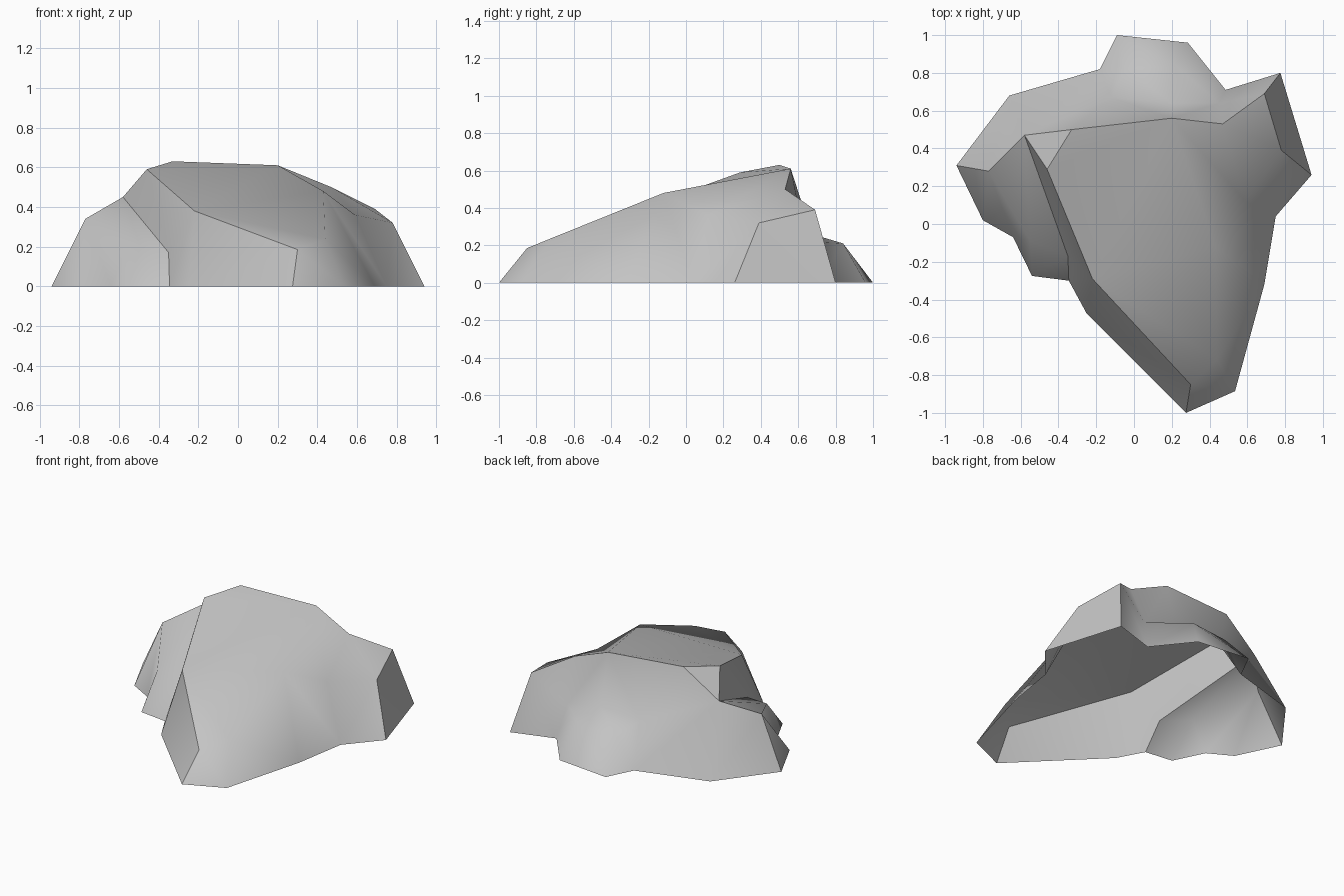
import bpy
from mathutils import Vector
from mathutils.geometry import delaunay_2d_cdt

old = bpy.data.objects.get("Cube")
if old:
    bpy.data.objects.remove(old, do_unlink=True)

# Ground outline of the boulder, counter-clockwise from the front tip
outline = {
    "front_tip": (0.275, -1.0), "front_corner": (0.535, -0.885),
    "right_front": (0.69, -0.32), "right_notch": (0.75, 0.04),
    "panel_front": (0.94, 0.26), "panel_back": (0.775, 0.80),
    "back_notch": (0.485, 0.71), "bulge_right": (0.285, 0.96),
    "bulge_left": (-0.09, 1.0), "back_inner": (-0.18, 0.82),
    "back_left": (-0.66, 0.68), "left_tip": (-0.94, 0.31),
    "left_dent": (-0.80, 0.02), "left_inner": (-0.64, -0.07),
    "left_front": (-0.54, -0.275), "wall_back": (-0.345, -0.30),
    "wall_front": (-0.25, -0.475),
}

# Raised corners of the facets
corners = {
    "brow": (0.30, -0.85, 0.185), "slope": (-0.22, -0.29, 0.38),
    "peak_left": (-0.46, 0.29, 0.59), "peak": (-0.33, 0.50, 0.63),
    "peak_right": (0.20, 0.56, 0.61), "saddle": (0.47, 0.53, 0.50),
    "panel_top": (0.69, 0.69, 0.39), "panel_rim": (0.78, 0.39, 0.32),
    "shoulder": (0.43, -0.12, 0.48), "low_shoulder": (0.44, -0.72, 0.238),
    "right_shoulder": (0.59, 0.12, 0.36),
    "left_peak": (-0.58, 0.47, 0.45), "left_knob": (-0.77, 0.28, 0.34),
    "left_bulge": (-0.55, -0.09, 0.21), "wall_foot": (-0.35, -0.17, 0.17),
    "bulge_top": (0.22, 0.84, 0.21), "bulge_side": (-0.05, 0.82, 0.20),
    "valley_right": (0.45, 0.64, 0.22), "valley": (0.20, 0.64, 0.27),
    "valley_left": (-0.12, 0.67, 0.27),
}

# Hard ridges between the facets
ridges = [
    "front_tip brow slope peak_left left_peak wall_foot wall_back",
    "peak_left peak",
    "left_tip left_knob left_peak peak peak_right saddle panel_top",
    "panel_front panel_rim panel_top panel_back",
]
# Soft folds that only steer the surface
folds = [
    "brow low_shoulder shoulder right_shoulder panel_rim",
    "slope shoulder peak_right",
    "low_shoulder front_corner",
    "right_front shoulder",
    "right_shoulder right_notch",
    "right_shoulder saddle panel_rim",
    "left_peak back_left",
    "left_dent left_knob left_bulge left_peak",
    "left_inner left_bulge wall_foot left_front left_bulge",
    "peak valley_left back_inner bulge_side bulge_left",
    "valley_left valley valley_right back_notch",
    "valley_right bulge_top bulge_side valley_left",
    "peak_right valley bulge_top bulge_right",
    "left_peak valley_left",
    "saddle valley_right panel_top",
]


def pairs(paths):
    """Split named paths into single edges."""
    for path in paths:
        names = path.split()
        yield from zip(names, names[1:])


def make_material(name, color):
    mat = bpy.data.materials.new(name)
    mat.use_nodes = True
    mat.diffuse_color = color
    bsdf = next(n for n in mat.node_tree.nodes if n.type == "BSDF_PRINCIPLED")
    bsdf.inputs["Base Color"].default_value = color
    bsdf.inputs["Roughness"].default_value = 0.9
    return mat


def build_boulder():
    points = {n: (x, y, 0) for n, (x, y) in outline.items()}
    points.update(corners)
    index = {n: i for i, n in enumerate(points)}
    coords = list(points.values())

    # Triangulate the plan along the ridges, then lift it to its heights
    edges = [(index[a], index[b]) for a, b in pairs(ridges + folds)]
    plan = [Vector(p[:2]) for p in coords]
    flat, _, faces, source, _, _ = delaunay_2d_cdt(
        plan, edges, [list(range(len(outline)))], 1, 1e-5)
    lifted = [(p.x, p.y, coords[s[0]][2]) for p, s in zip(flat, source)]

    mesh = bpy.data.meshes.new("boulder")
    mesh.from_pydata(lifted, [], faces)
    mesh.shade_smooth()

    # Keep the ridges crisp, leave the rest smooth
    hard = {frozenset((index[a], index[b])) for a, b in pairs(ridges)}
    for edge in mesh.edges:
        ends = frozenset(source[v][0] for v in edge.vertices)
        edge.use_edge_sharp = ends in hard

    boulder = bpy.data.objects.new("boulder", mesh)
    bpy.context.collection.objects.link(boulder)
    return boulder


boulder = build_boulder()
boulder.data.materials.append(make_material("stone grey", (0.55, 0.55, 0.55, 1)))
